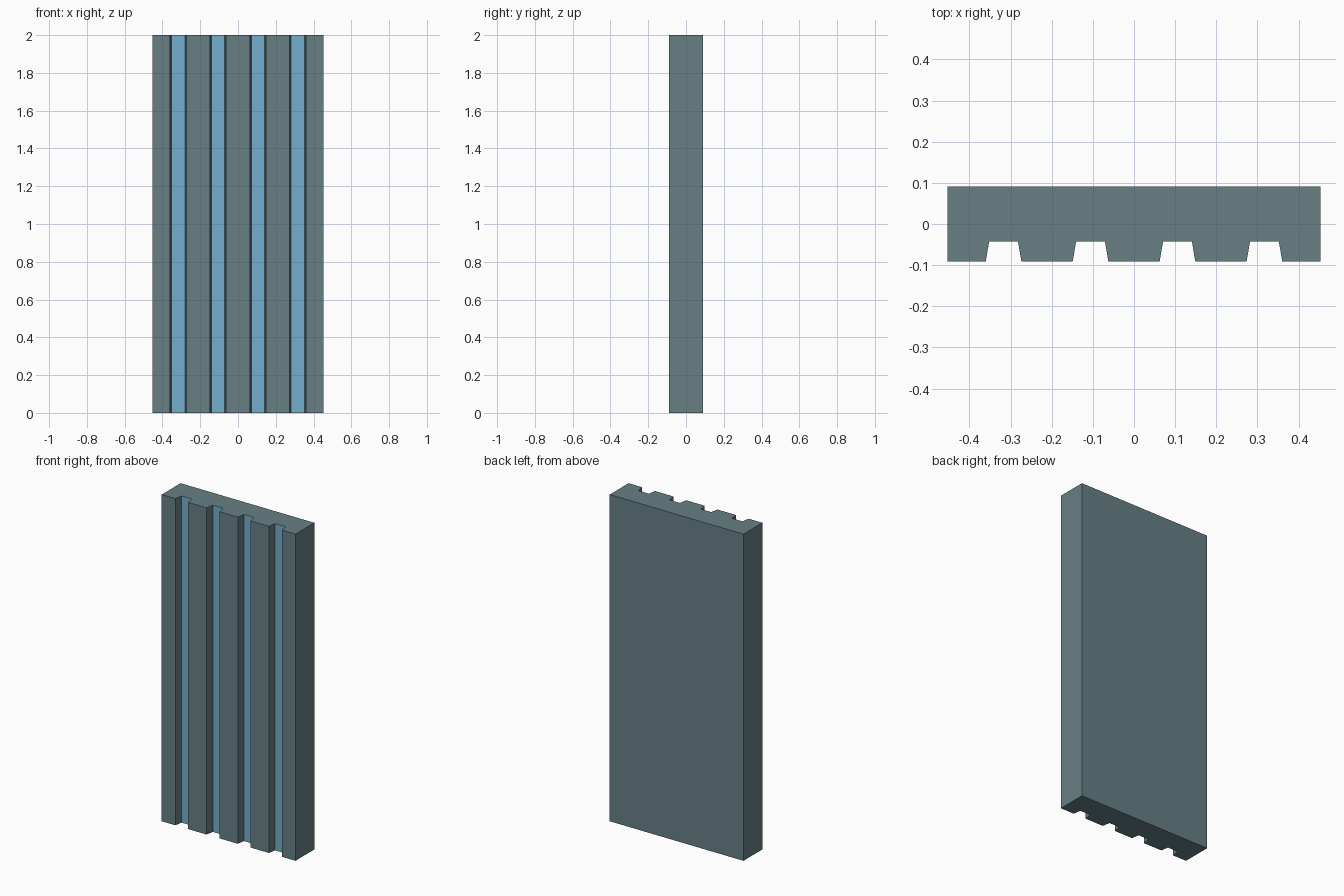
import bpy, bmesh

if "Cube" in bpy.data.objects:
    bpy.data.objects.remove(bpy.data.objects["Cube"])

HALF_W, HALF_D, HEIGHT = 0.453, 0.091, 2.0
FLOOR_Y = -0.043                  # depth of the groove floors
PITCH = 0.2113                    # spacing of the four grooves
MOUTH, FLOOR = 0.0433, 0.0351     # groove half widths at front and floor


def material(name, color):
    m = bpy.data.materials.new(name)
    m.diffuse_color = (*color, 1.0)
    m.use_nodes = True
    m.node_tree.nodes["Principled BSDF"].inputs["Base Color"].default_value = m.diffuse_color
    return m


# Cross-section: plain back, four tapered grooves along the front
profile = [(-HALF_W, -HALF_D)]
for i in range(4):
    cx = (i - 1.5) * PITCH
    profile += [(cx - MOUTH, -HALF_D), (cx - FLOOR, FLOOR_Y),
                (cx + FLOOR, FLOOR_Y), (cx + MOUTH, -HALF_D)]
profile += [(HALF_W, -HALF_D), (HALF_W, HALF_D), (-HALF_W, HALF_D)]

# Extrude the section to full height
bm = bmesh.new()
base = bm.faces.new([bm.verts.new((x, y, 0)) for x, y in profile])
top = bmesh.ops.extrude_face_region(bm, geom=[base], use_keep_orig=True)
bmesh.ops.translate(bm, vec=(0, 0, HEIGHT),
                    verts=[g for g in top["geom"] if isinstance(g, bmesh.types.BMVert)])
bmesh.ops.recalc_face_normals(bm, faces=bm.faces[:])

# Blue groove floors
for f in bm.faces:
    if all(abs(v.co.y - FLOOR_Y) < 1e-4 for v in f.verts):
        f.material_index = 1

mesh = bpy.data.meshes.new("grooved_panel")
bm.to_mesh(mesh)
bm.free()
mesh.materials.append(material("slate", (0.135, 0.216, 0.235)))
mesh.materials.append(material("groove_blue", (0.175, 0.42, 0.61)))
panel = bpy.data.objects.new("grooved_panel", mesh)
bpy.context.collection.objects.link(panel)
